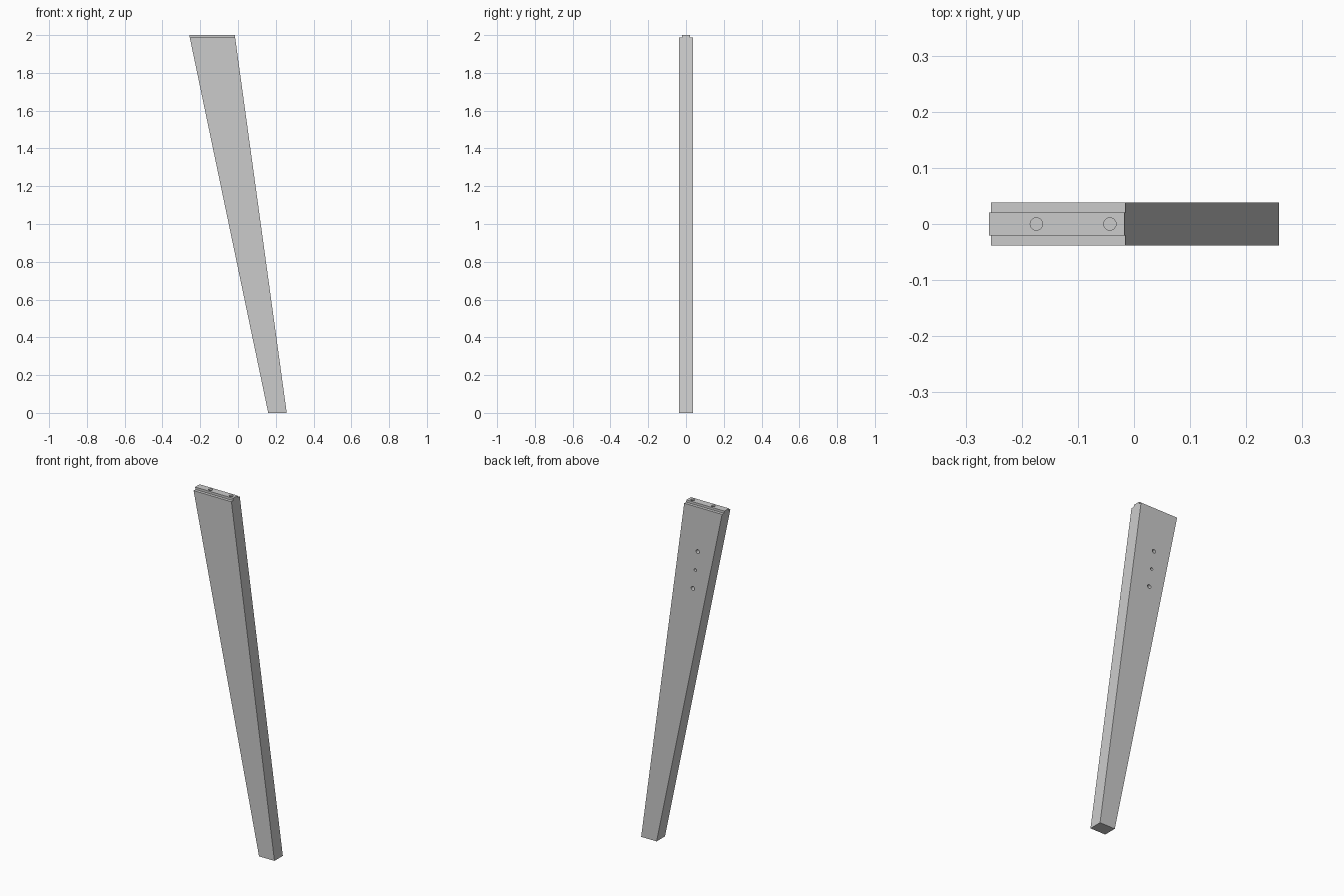
import bpy, bmesh
from math import radians

if "Cube" in bpy.data.objects:
    bpy.data.objects.remove(bpy.data.objects["Cube"])

HEIGHT, SHOULDER = 2.0, 1.987      # overall height, height of the tongue shoulders
HALF_Y, TONGUE_Y = 0.038, 0.0205   # half thickness of leg and tongue


def left_x(z):
    return 0.160 - 0.418 * z / HEIGHT


def right_x(z):
    return 0.258 - 0.275 * z / HEIGHT


# Tapered leg: stepped side profile spanned between the two sloping edges
half = [(HALF_Y, 0), (HALF_Y, SHOULDER), (TONGUE_Y, SHOULDER), (TONGUE_Y, HEIGHT)]
profile = half + [(-y, z) for y, z in reversed(half)]
bm = bmesh.new()
ends = [[bm.verts.new((fx(z), y, z)) for y, z in profile] for fx in (left_x, right_x)]
for ring in ends:
    bm.faces.new(ring)
n = len(profile)
for i in range(n):
    j = (i + 1) % n
    bm.faces.new((ends[0][i], ends[0][j], ends[1][j], ends[1][i]))
bmesh.ops.recalc_face_normals(bm, faces=bm.faces)
mesh = bpy.data.meshes.new("tapered_leg")
bm.to_mesh(mesh)
bm.free()
leg = bpy.data.objects.new("tapered_leg", mesh)
bpy.context.collection.objects.link(leg)


def drill(name, centre, radius, depth, tilt=0):
    """Cut a blind round hole, entering at centre."""
    bpy.ops.mesh.primitive_cylinder_add(vertices=32, radius=radius, depth=2 * depth,
                                        location=centre, rotation=(tilt, 0, 0))
    cutter = bpy.context.object
    cutter.name = name
    cutter.hide_render = True
    mod = leg.modifiers.new(name, 'BOOLEAN')
    mod.operation, mod.solver, mod.object = 'DIFFERENCE', 'EXACT', cutter
    bpy.context.view_layer.objects.active = leg
    bpy.ops.object.modifier_apply(modifier=name)
    bpy.data.objects.remove(cutter)


# Dowel holes in the top of the tongue
for x in (-0.174, -0.043):
    drill("dowel_hole", (x, 0, HEIGHT), 0.011, 0.06)

# Row of fixing holes in the back face, the middle one smaller
for x, z, r in ((-0.101, 1.732, 0.011), (-0.086, 1.622, 0.008), (-0.070, 1.513, 0.011)):
    drill("fixing_hole", (x, HALF_Y, z), r, 0.03, radians(90))

# Smooth hole walls, crisp edges
bpy.ops.object.select_all(action='DESELECT')
leg.select_set(True)
bpy.context.view_layer.objects.active = leg
bpy.ops.object.shade_smooth_by_angle(angle=radians(30))
